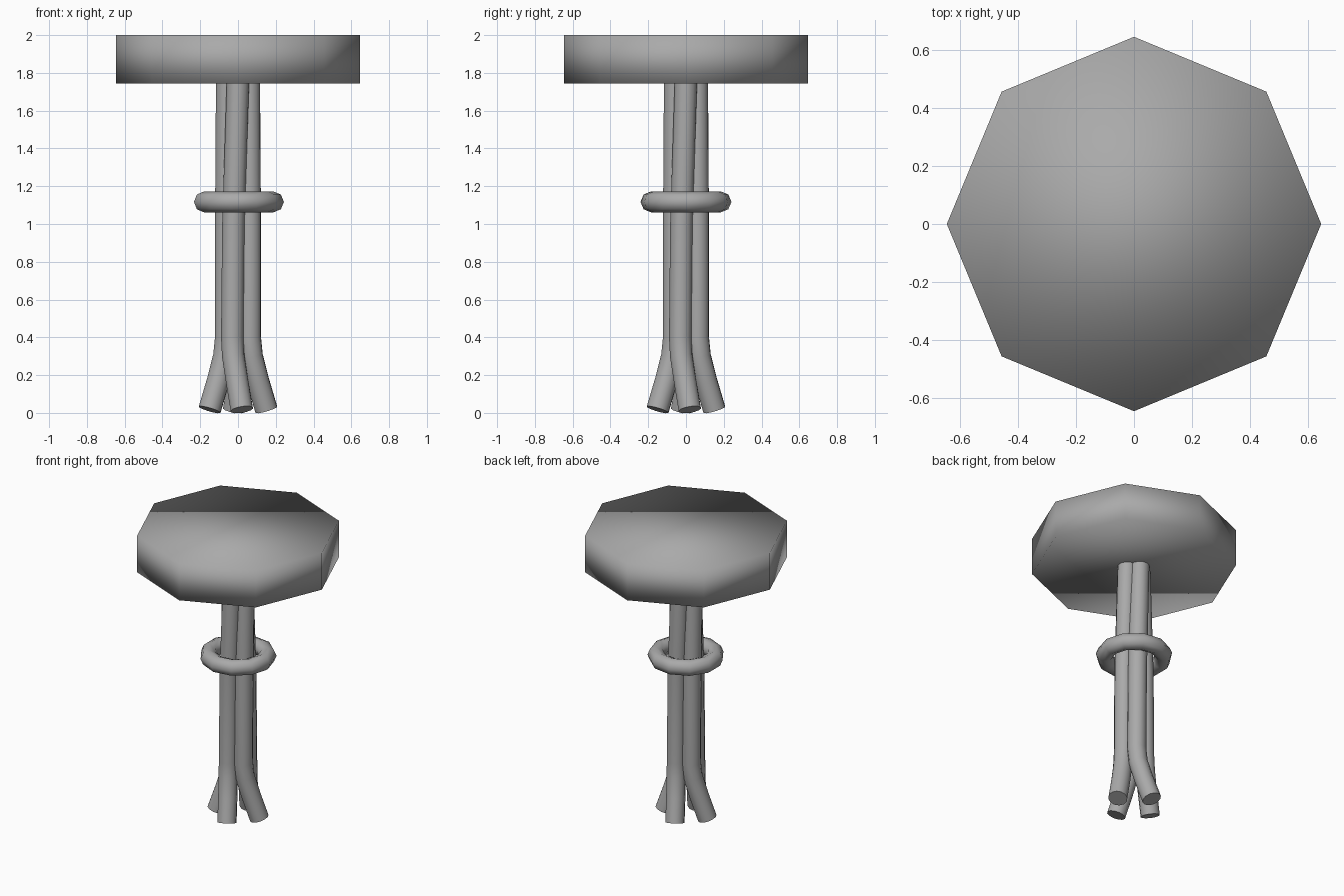
import bpy
import math
from mathutils import Matrix

default_cube = bpy.data.objects.get("Cube")
if default_cube:
    bpy.data.objects.remove(default_cube, do_unlink=True)

# One plain grey for the whole stool
grey = bpy.data.materials.new("plain grey")
grey.use_nodes = True
color = (0.4, 0.4, 0.4, 1)
grey.diffuse_color = color
bsdf = next(n for n in grey.node_tree.nodes if n.type == 'BSDF_PRINCIPLED')
bsdf.inputs["Base Color"].default_value = color


def finish(obj, name):
    obj.name = name
    obj.data.name = name
    obj.data.materials.clear()
    obj.data.materials.append(grey)
    obj.data.polygons.foreach_set("use_smooth", [True] * len(obj.data.polygons))


# Seat: thick octagonal slab with soft shading
bpy.ops.mesh.primitive_cylinder_add(vertices=8, radius=0.645, depth=0.255,
                                    location=(0, 0, 1.8725))
seat = bpy.context.object
# put a corner on each axis
finish(seat, "seat")

# Binding ring around the legs
bpy.ops.mesh.primitive_torus_add(major_segments=11, minor_segments=8,
                                 major_radius=0.188, minor_radius=0.055,
                                 location=(0, 0, 1.117))
finish(bpy.context.object, "binding_ring")

# Leg path: bundled shaft, then a foot that splays out (sideways, outward, up)
PATH = [(0, -0.057, 1.75), (-0.024, -0.062, 1.0), (-0.03, -0.062, 0.4),
        (-0.025, -0.072, 0.3), (-0.005, -0.105, 0.17), (0.02, -0.15, 0.017)]


def make_leg(name, angle):
    curve = bpy.data.curves.new(name + "_path", 'CURVE')
    curve.dimensions = '3D'
    curve.bevel_depth = 0.061
    curve.bevel_resolution = 4
    curve.use_fill_caps = True
    spline = curve.splines.new('POLY')
    spline.points.add(len(PATH) - 1)
    for point, co in zip(spline.points, PATH):
        point.co = (*co, 1)
    path = bpy.data.objects.new(name + "_path", curve)
    bpy.context.collection.objects.link(path)
    bpy.context.view_layer.update()
    mesh = bpy.data.meshes.new_from_object(
        path.evaluated_get(bpy.context.evaluated_depsgraph_get()))
    bpy.data.objects.remove(path, do_unlink=True)
    mesh.transform(Matrix.Rotation(angle, 4, 'Z'))
    leg = bpy.data.objects.new(name, mesh)
    bpy.context.collection.objects.link(leg)
    finish(leg, name)


for i, side in enumerate(("front", "left", "back", "right")):
    make_leg(side + "_leg", i * math.pi / 2)
